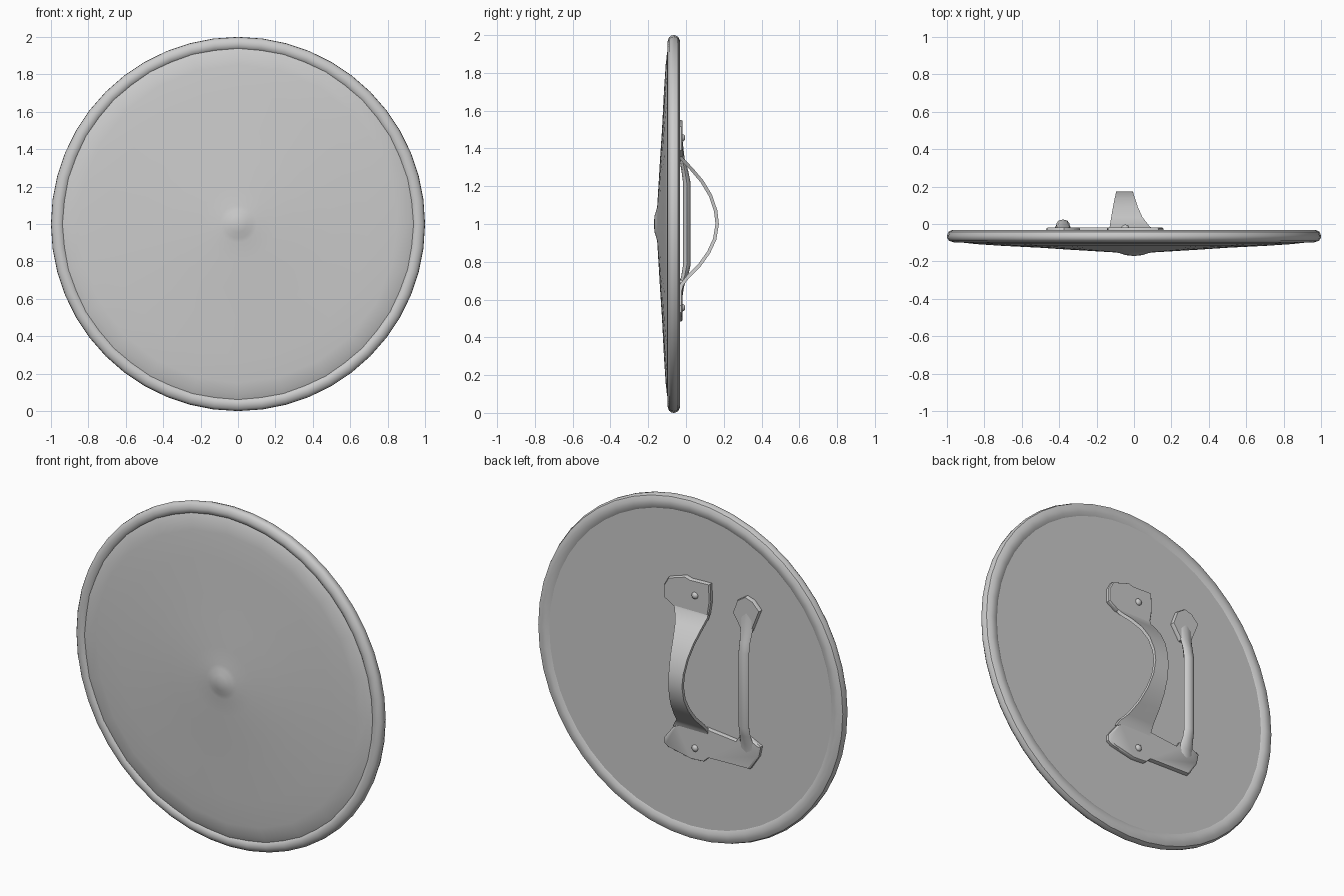
import bpy, bmesh, math
from mathutils import Vector

if "Cube" in bpy.data.objects:
    bpy.data.objects.remove(bpy.data.objects["Cube"])

grey = bpy.data.materials.new("plain grey")
grey.diffuse_color = (0.6, 0.6, 0.6, 1)
grey.use_nodes = True
grey.node_tree.nodes["Principled BSDF"].inputs["Base Color"].default_value = grey.diffuse_color


def finish(name, bm, angle=40):
    bmesh.ops.remove_doubles(bm, verts=bm.verts, dist=1e-5)
    bmesh.ops.recalc_face_normals(bm, faces=bm.faces)
    me = bpy.data.meshes.new(name)
    bm.to_mesh(me)
    bm.free()
    ob = bpy.data.objects.new(name, me)
    bpy.context.collection.objects.link(ob)
    me.materials.append(grey)
    bpy.ops.object.select_all(action='DESELECT')
    ob.select_set(True)
    bpy.context.view_layer.objects.active = ob
    bpy.ops.object.shade_smooth_by_angle(angle=math.radians(angle))
    return ob


def skin(bm, rings, closed_rings=False):
    """Join equal-length vertex rings with quads."""
    n = len(rings[0])
    pairs = list(zip(rings, rings[1:]))
    if closed_rings:
        pairs.append((rings[-1], rings[0]))
    for a, b in pairs:
        for i in range(n):
            j = (i + 1) % n
            bm.faces.new((a[i], a[j], b[j], b[i]))


def lathe(name, profile, sides, closed=False, cx=0, cz=1):
    """Spin (radius, y) points about the shield axis."""
    bm = bmesh.new()
    rings = []
    for r, y in profile:
        rings.append([bm.verts.new((cx + r * math.cos(2 * math.pi * i / sides), y,
                                    cz + r * math.sin(2 * math.pi * i / sides)))
                      for i in range(sides)])
    skin(bm, rings, closed)
    if not closed:
        bm.faces.new(rings[0])
        bm.faces.new(rings[-1])
    return finish(name, bm)


def plate(name, outline, y0=-0.045, y1=-0.018, inset=0.008):
    """Flat mounting plate with a chamfered upper edge."""
    bm = bmesh.new()
    c = sum((Vector(p) for p in outline), Vector((0, 0))) / len(outline)
    rings = []
    for y, s in ((y0, 1), (y1 - 0.007, 1), (y1, 1 - inset * 5)):
        rings.append([bm.verts.new((c.x + (x - c.x) * s, y, 1 + c.y + (z - c.y) * s))
                      for x, z in outline])
    skin(bm, rings)
    bm.faces.new(rings[0])
    bm.faces.new(rings[-1])
    return finish(name, bm, 35)


# Domed face with small central boss, flat back
lathe("shield_face", [(0.012, -0.17), (0.045, -0.166), (0.075, -0.156), (0.1, -0.152),
                      (0.2, -0.146), (0.35, -0.137), (0.5, -0.127), (0.7, -0.117),
                      (0.85, -0.107), (0.91, -0.1), (0.945, -0.085), (0.945, -0.042)], 24)

# Rounded rim
lathe("rim", [(1.0, -0.062), (0.992, -0.042), (0.97, -0.031), (0.94, -0.031),
              (0.918, -0.043), (0.93, -0.08), (0.945, -0.093), (0.965, -0.098),
              (0.988, -0.09), (0.998, -0.078)], 48, closed=True)

# Mounting plates (x, z relative to the centre)
plate("top_plate", [(0.157, 0.467), (0.13, 0.515), (0.02, 0.55), (-0.013, 0.54),
                    (-0.14, 0.545), (-0.144, 0.44), (-0.13, 0.355), (0.1, 0.355),
                    (0.157, 0.39)])
plate("bottom_plate", [(0.157, -0.432), (0.085, -0.34), (-0.118, -0.31), (-0.32, -0.33),
                       (-0.34, -0.296), (-0.4, -0.292), (-0.47, -0.325), (-0.457, -0.387),
                       (-0.40, -0.473), (-0.13, -0.48), (-0.098, -0.51), (-0.013, -0.515),
                       (0.13, -0.485), (0.157, -0.468)])
plate("grip_top_plate", [(-0.373, 0.535), (-0.42, 0.52), (-0.465, 0.473), (-0.41, 0.335),
                         (-0.345, 0.335), (-0.29, 0.42), (-0.32, 0.50)])

# Rivets
for label, z in (("top", 1.456), ("bottom", 0.557)):
    lathe(label + "_rivet", [(0.02, -0.03), (0.02, -0.015), (0.014, -0.007), (0.004, -0.004)],
          10, cx=-0.046, cz=z)

# Arched arm strap: (y, z, left x, right x)
bm = bmesh.new()
rows = [(-0.03, 1.37, -0.13, 0.10), (-0.022, 1.345, -0.13, 0.085), (0.03, 1.29, -0.122, 0.045),
        (0.085, 1.225, -0.112, 0.02), (0.13, 1.15, -0.103, 0.005), (0.157, 1.07, -0.097, -0.004),
        (0.165, 1.0, -0.095, -0.006), (0.152, 0.92, -0.098, -0.002), (0.12, 0.85, -0.104, 0.008),
        (0.07, 0.78, -0.112, 0.025), (0.01, 0.72, -0.122, 0.05), (-0.022, 0.68, -0.13, 0.085),
        (-0.03, 0.65, -0.13, 0.10)]
rings = []
for k, (y, z, xl, xr) in enumerate(rows):
    a, b = rows[max(k - 1, 0)], rows[min(k + 1, len(rows) - 1)]
    t = Vector((0, b[0] - a[0], b[1] - a[1])).normalized()
    n = Vector((0, -t.z, t.y)) * 0.009
    rings.append([bm.verts.new(Vector((x, y, z)) + n * s)
                  for x, s in ((xl, 1), (xr, 1), (xr, -1), (xl, -1))])
skin(bm, rings)
bm.faces.new(rings[0])
bm.faces.new(rings[-1])
finish("arm_strap", bm)

# Straight hand grip: (y, z, half width, half depth)
bm = bmesh.new()
rings = []
for y, z, w, d in ((-0.03, 1.44, 0.05, 0.012), (-0.022, 1.35, 0.04, 0.014),
                   (-0.006, 1.28, 0.034, 0.018), (0.004, 1.22, 0.034, 0.02),
                   (0.004, 0.78, 0.034, 0.02), (-0.006, 0.73, 0.036, 0.018),
                   (-0.024, 0.67, 0.045, 0.014), (-0.03, 0.62, 0.05, 0.012)):
    rings.append([bm.verts.new((-0.38 + w * math.cos(math.pi * i / 4),
                                y + d * math.sin(math.pi * i / 4), z)) for i in range(8)])
skin(bm, rings)
bm.faces.new(rings[0])
bm.faces.new(rings[-1])
finish("hand_grip", bm, 60)
